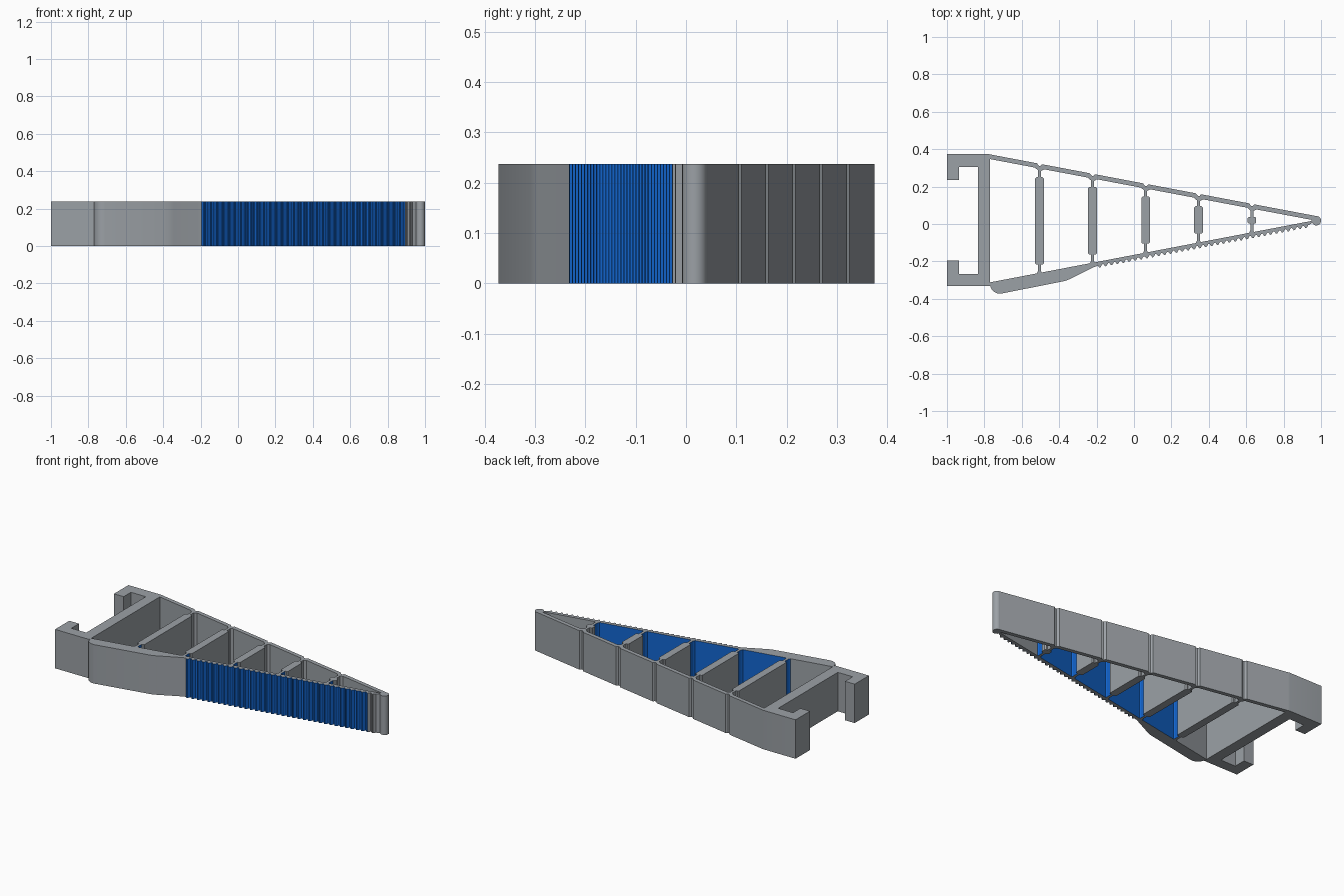
import bpy, bmesh, math

if "Cube" in bpy.data.objects:
    bpy.data.objects.remove(bpy.data.objects["Cube"])

H = 0.237                                   # height of the whole part
RIBS = [-0.505, -0.222, 0.062, 0.345, 0.63]  # x of each cross rib


def material(name, rgb):
    m = bpy.data.materials.new(name)
    m.diffuse_color = (*rgb, 1)
    m.use_nodes = True
    m.node_tree.nodes["Principled BSDF"].inputs["Base Color"].default_value = m.diffuse_color
    return m


GREY = material("grey plastic", (0.33, 0.355, 0.38))
BLUE = material("blue grip", (0.006, 0.13, 0.62))


def prism(name, pts, blue_rule=None):
    """Extrude a plan outline to full height; blue_rule(centre, normal) picks blue side faces."""
    bm = bmesh.new()
    base = bm.faces.new([bm.verts.new((x, y, 0)) for x, y in pts])
    top = bmesh.ops.extrude_face_region(bm, geom=[base])["geom"]
    bmesh.ops.translate(bm, vec=(0, 0, H),
                        verts=[v for v in top if isinstance(v, bmesh.types.BMVert)])
    bmesh.ops.recalc_face_normals(bm, faces=bm.faces)
    for f in bm.faces:
        if blue_rule and abs(f.normal.z) < 0.5 and blue_rule(f.calc_center_median(), f.normal):
            f.material_index = 1
    me = bpy.data.meshes.new(name)
    bm.to_mesh(me)
    bm.free()
    me.materials.append(GREY)
    me.materials.append(BLUE)
    ob = bpy.data.objects.new(name, me)
    bpy.context.collection.objects.link(ob)
    bpy.ops.object.select_all(action='DESELECT')
    ob.select_set(True)
    bpy.context.view_layer.objects.active = ob
    bpy.ops.object.shade_smooth_by_angle(angle=math.radians(28))
    return ob


def rect(x0, x1, y0, y1):
    return [(x0, y0), (x1, y0), (x1, y1), (x0, y1)]


def upper(x):   # outer line of the back wall
    return 0.374 - 0.189 * (x + 0.78)


def lower(x):   # inner line of the grip wall
    return -0.207 + 0.191 * (x + 0.22)


# Mounting bracket with two hooks
prism("mount_bracket", [
    (-1, 0.374), (-1, 0.235), (-0.935, 0.235), (-0.935, 0.305), (-0.835, 0.305),
    (-0.835, -0.268), (-0.935, -0.268), (-0.935, -0.195), (-1, -0.195), (-1, -0.332),
    (-0.77, -0.332), (-0.77, 0.3725), (-0.78, 0.374)])

# Back wall, dented outside and thickened inside at each rib
T = 0.025
outer, inner = [(-0.78, upper(-0.78))], [(-0.78, upper(-0.78) - T)]
for x in RIBS:
    for dx, d in ((-0.014, 0), (-0.005, 0.011), (0.005, 0.011), (0.014, 0)):
        outer.append((x + dx, upper(x + dx) - d))
    for dx, d in ((-0.024, 0), (-0.01, 0.011), (0.01, 0.011), (0.024, 0)):
        inner.append((x + dx, upper(x + dx) - T - d))
outer.append((0.975, upper(0.975)))
inner.append((0.965, upper(0.965) - T))
prism("back_wall", outer + inner[::-1])

# Rounded tip
prism("tip", [(0.975 + 0.025 * math.cos(a), 0.0175 + 0.025 * math.sin(a))
              for a in (math.tau * i / 24 for i in range(24))])

# Thick heel block below the wide end
prism("heel_block", [
    (-0.77, lower(-0.77)), (-0.768, -0.335), (-0.76, -0.352), (-0.746, -0.364),
    (-0.73, -0.371), (-0.71, -0.372), (-0.39, -0.309), (-0.365, -0.303), (-0.345, -0.295),
    (-0.215, -0.231), (-0.195, -0.224), (-0.195, lower(-0.195)), (-0.505, lower(-0.505))],
    lambda c, n: n.y > 0.5 and c.x > -0.505)

# Toothed grip wall
PITCH, START, COUNT = 0.0315, -0.195, 36
teeth = [(START, lower(START) - 0.018)]
for i in range(COUNT):
    x = START + i * PITCH
    for f, d in ((0.3, 0.032), (0.5, 0.032), (0.8, 0.018), (1.0, 0.018)):
        teeth.append((x + f * PITCH, lower(x + f * PITCH) - d))
prism("grip_wall", teeth + [(0.975, lower(0.975)), (0.63, lower(0.63)), (START, lower(START))],
      lambda c, n: c.x < 0.89 if n.y < 0.5 else c.x < 0.63)

# Cross ribs: a thick middle plate with thin flexible necks at both ends
PLATES = [(-0.217, 0.25), (-0.163, 0.197), (-0.105, 0.146), (-0.05, 0.095), (0.002, 0.038)]
for i, (x, (y0, y1)) in enumerate(zip(RIBS, PLATES), 1):
    w, c, n = 0.023, 0.006, 0.008
    prism(f"rib_plate_{i}", [
        (x - w, y0 + c), (x - w + c, y0), (x + w - c, y0), (x + w, y0 + c),
        (x + w, y1 - c), (x + w - c, y1), (x - w + c, y1), (x - w, y1 - c)])
    prism(f"rib_upper_neck_{i}", rect(x - n, x + n, y1 - 0.005, upper(x) - T))
    yl = lower(x)
    prism(f"rib_lower_neck_{i}", [
        (x - n, y0 + 0.005), (x - n, yl + 0.01), (x - 0.016, yl - 0.005), (x + 0.016, yl - 0.005),
        (x + n, yl + 0.01), (x + n, y0 + 0.005)], lambda c, n: True)
